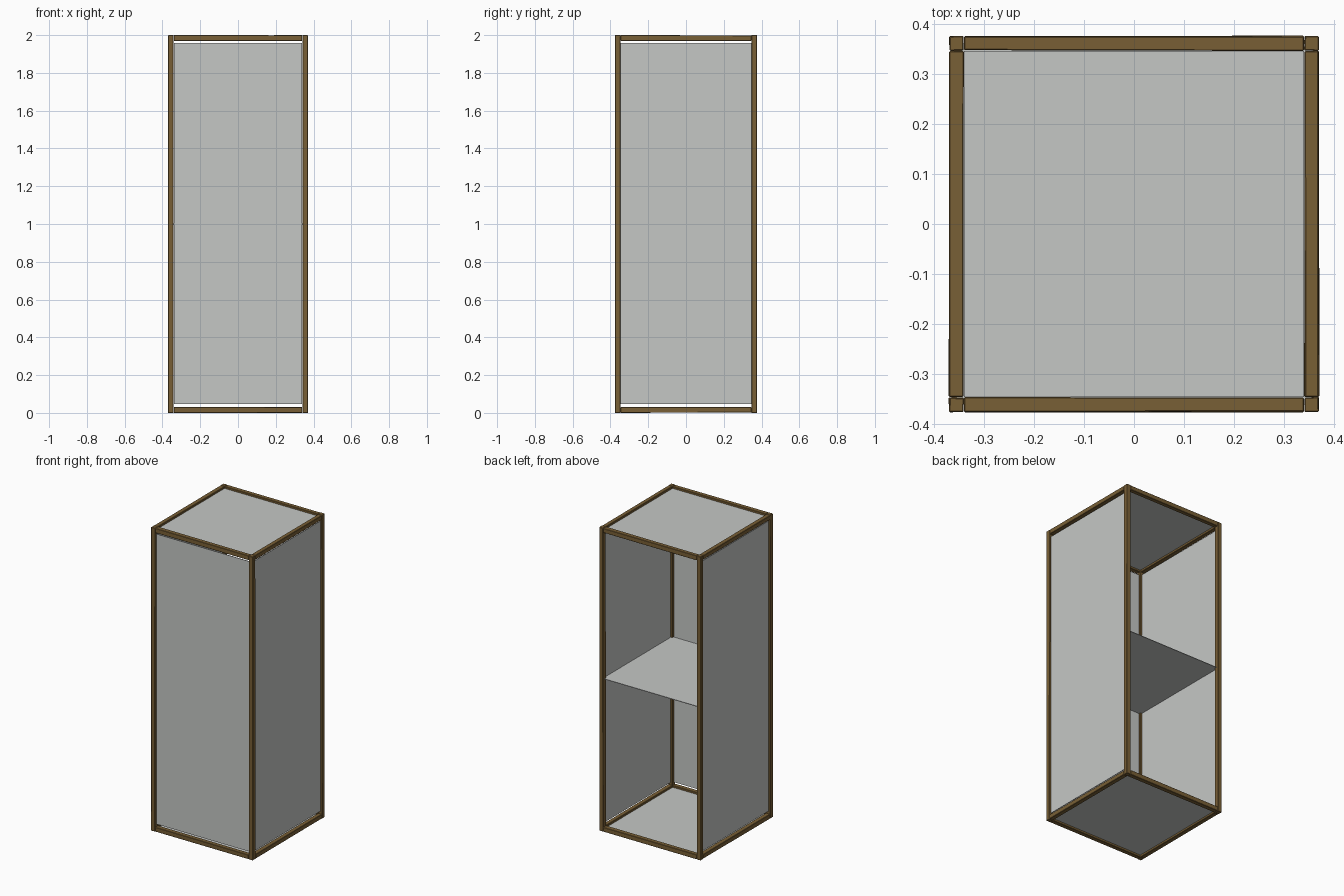
import bpy, bmesh, random
from mathutils import Vector

if "Cube" in bpy.data.objects:
    bpy.data.objects.remove(bpy.data.objects["Cube"])

random.seed(4)

def material(name, rgb):
    m = bpy.data.materials.new(name)
    m.diffuse_color = (*rgb, 1)
    m.use_nodes = True
    m.node_tree.nodes["Principled BSDF"].inputs["Base Color"].default_value = m.diffuse_color
    return m

WOOD = material("brown wood", (0.19, 0.115, 0.036))
PANEL = material("pale grey panel", (0.56, 0.575, 0.56))

def box(name, lo, hi, mat, rough=False):
    lo, hi = Vector(lo), Vector(hi)
    size, mid = hi - lo, (lo + hi) / 2
    bm = bmesh.new()
    bmesh.ops.create_cube(bm, size=1)
    for v in bm.verts:
        v.co = Vector([c * s for c, s in zip(v.co, size)]) + mid
    if rough:
        # hewn timber: slightly softened edges and a faintly uneven section
        axis = max(range(3), key=lambda i: size[i])
        for v in bm.verts:
            for i in range(3):
                if i != axis:
                    inward = 1 if v.co[i] < mid[i] else -1
                    v.co[i] += inward * random.uniform(0, 0.002)
        bmesh.ops.bevel(bm, geom=bm.edges[:], offset=0.002, segments=1,
                        profile=0.5, affect='EDGES')
    mesh = bpy.data.meshes.new(name)
    bm.to_mesh(mesh)
    bm.free()
    mesh.materials.append(mat)
    bpy.context.collection.objects.link(bpy.data.objects.new(name, mesh))

X, Y, H = 0.371, 0.377, 2.0    # outer half sizes and height
T = 0.031                      # timber thickness
xi, yi = X - T, Y - T          # inner half sizes

# Four corner posts
for sx, xn in ((-1, "left"), (1, "right")):
    for sy, yn in ((-1, "front"), (1, "back")):
        x0, x1 = sorted((sx * xi, sx * X))
        y0, y1 = sorted((sy * yi, sy * Y))
        box(f"{yn}_{xn}_post", (x0, y0, 0), (x1, y1, H), WOOD, True)

# Top and bottom rails
for z, zn in ((0, "bottom"), (H - T, "top")):
    for s, xn, yn in ((-1, "left", "front"), (1, "right", "back")):
        y0, y1 = sorted((s * yi, s * Y))
        box(f"{zn}_{yn}_rail", (-xi, y0, z), (xi, y1, z + T), WOOD, True)
        x0, x1 = sorted((s * xi, s * X))
        box(f"{zn}_{xn}_rail", (x0, -yi, z), (x1, yi, z + T), WOOD, True)

# Upright panels, leaving a slit above and below; the back stays open
p = 0.002
zlo, zhi = 0.046, 1.957
xc, yc = X - T / 2, Y - T / 2
box("front_panel", (-xi, -yc - p, zlo), (xi, -yc + p, zhi), PANEL)
for s, n in ((-1, "left"), (1, "right")):
    box(f"{n}_panel", (s * xc - p, -yi, zlo), (s * xc + p, yi, zhi), PANEL)

# Floor, shelf and roof sheets
for n, z in (("floor_panel", T / 2), ("roof_panel", H - T / 2)):
    box(n, (-xi, -yi, z - p), (xi, yi, z + p), PANEL)
box("middle_shelf", (-xc, -yc, 1.0 - p), (xc, yc, 1.0 + p), PANEL)
